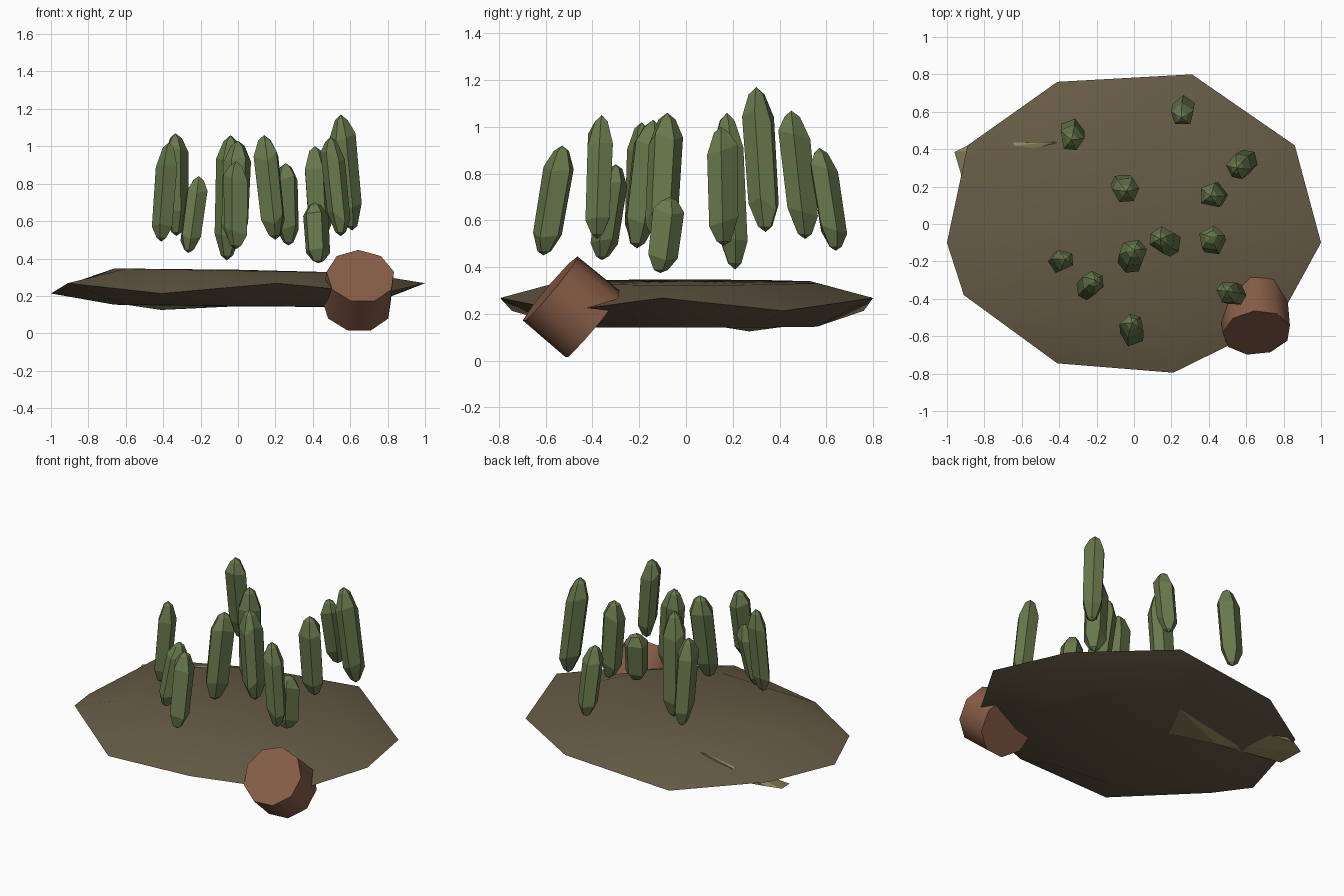
import bpy, bmesh, math, random
from mathutils import Vector

random.seed(4)
scene = bpy.context.scene
if "Cube" in scene.objects:
    bpy.data.objects.remove(scene.objects["Cube"], do_unlink=True)


def material(name, rgb):
    m = bpy.data.materials.new(name)
    m.use_nodes = True
    m.diffuse_color = (*rgb, 1)
    m.node_tree.nodes["Principled BSDF"].inputs["Base Color"].default_value = (*rgb, 1)
    return m


EARTH = material("earth brown", (0.135, 0.104, 0.061))
CLAY = material("clay red", (0.24, 0.107, 0.061))
MOSS = material("moss green", (0.14, 0.19, 0.073))
STRAW = material("straw", (0.28, 0.24, 0.11))


def finish(name, bm, mat, angle=None):
    bmesh.ops.recalc_face_normals(bm, faces=bm.faces)
    mesh = bpy.data.meshes.new(name)
    bm.to_mesh(mesh)
    bm.free()
    mesh.materials.append(mat)
    ob = bpy.data.objects.new(name, mesh)
    scene.collection.objects.link(ob)
    if angle:
        bpy.ops.object.select_all(action="DESELECT")
        ob.select_set(True)
        bpy.context.view_layer.objects.active = ob
        bpy.ops.object.shade_smooth_by_angle(angle=math.radians(angle))
    return ob


def skin(bm, start, rings, end):
    """Join a start point, a stack of rings and an end point into a closed shell."""
    rings = [[bm.verts.new(p) for p in ring] for ring in rings]
    n = len(rings[0])
    a, b = bm.verts.new(start), bm.verts.new(end)
    for i in range(n):
        j = (i + 1) % n
        bm.faces.new((a, rings[0][j], rings[0][i]))
        bm.faces.new((b, rings[-1][i], rings[-1][j]))
        for lo, hi in zip(rings, rings[1:]):
            bm.faces.new((lo[i], lo[j], hi[j], hi[i]))


# ground slab: ten-sided plate with a zigzag rim
outline = [(-1, -0.1), (-0.91, -0.38), (-0.41, -0.745), (0.21, -0.795), (0.77, -0.52),
           (1, -0.1), (0.86, 0.42), (0.31, 0.8), (-0.41, 0.76), (-0.89, 0.42)]
rim = [(x, y, 0.268 if i % 2 else 0.213) for i, (x, y) in enumerate(outline)]
top = [(x * 0.66, y * 0.7, 0.335 - 0.012 * x) for x, y in outline]
base = [(x * 0.66, y * 0.7, 0.147 - 0.006 * x) for x, y in outline]
bm = bmesh.new()
skin(bm, (0, 0, 0.143), [base, rim, top], (0, 0, 0.34))
finish("ground_slab", bm, EARTH, 30)

# tilted nine-sided stump on the rim
bm = bmesh.new()
bmesh.ops.create_cone(bm, cap_ends=True, segments=9, radius1=0.187, radius2=0.184, depth=0.24)
stump = finish("stump", bm, CLAY, 50)
stump.location = (0.646, -0.49, 0.228)
stump.rotation_mode = "QUATERNION"
stump.rotation_quaternion = Vector((0.08, -0.766, 0.643)).to_track_quat("Z", "Y")

# straw-coloured wedge lodged in the underside
bm = bmesh.new()
for p in [(-0.96, 0.385, 0.23), (-0.92, 0.25, 0.2), (-0.87, 0.43, 0.24), (-0.41, 0.27, 0.125),
          (-0.43, 0.44, 0.343), (0, 0.42, 0.145), (-0.13, 0.16, 0.143), (-0.05, 0.3, 0.26)]:
    bm.verts.new(p)
bmesh.ops.convex_hull(bm, input=bm.verts)
finish("lodged_wedge", bm, STRAW)


# hovering shards: pointed, irregular prisms from a lower tip to an upper tip
def shard(name, low, high, radius):
    low, high = Vector(low), Vector(high)
    axis = high - low
    n = random.choice((5, 6))
    turn = random.uniform(0, math.tau)
    spokes = []
    for i in range(n):
        a = turn + math.tau * (i + random.uniform(-0.15, 0.15)) / n
        spokes.append((Vector((math.cos(a), math.sin(a), 0)) * radius, random.uniform(-0.05, 0.05)))
    levels = [(0.04, 0.45), (0.2, 0.95), (0.8, 1.0), (0.95, 0.5)]
    rings = [[low + axis * (t + wob * (0.2 < t + 0.01 < 0.9)) + s * k for s, wob in spokes]
             for t, k in levels]
    bm = bmesh.new()
    skin(bm, low, rings, high)
    finish(name, bm, MOSS)


shards = [
    ((-0.41, -0.21, 0.49), (-0.37, -0.19, 1.02), 0.06),
    ((-0.33, 0.51, 0.52), (-0.335, 0.45, 1.07), 0.07),
    ((-0.265, -0.36, 0.43), (-0.21, -0.3, 0.84), 0.062),
    ((-0.06, 0.21, 0.39), (-0.04, 0.175, 1.06), 0.073),
    ((-0.02, -0.21, 0.48), (0.0, -0.14, 1.03), 0.076),
    ((-0.01, -0.61, 0.45), (-0.01, -0.53, 0.92), 0.068),
    ((0.2, -0.11, 0.5), (0.14, -0.08, 1.06), 0.073),
    ((0.27, 0.64, 0.47), (0.255, 0.57, 0.91), 0.064),
    ((0.44, 0.16, 0.49), (0.41, 0.15, 1.0), 0.072),
    ((0.43, -0.11, 0.375), (0.41, -0.07, 0.7), 0.072),
    ((0.55, -0.38, 0.52), (0.495, -0.36, 1.05), 0.064),
    ((0.61, 0.34, 0.55), (0.55, 0.3, 1.17), 0.07),
]
for number, (low, high, radius) in enumerate(shards, 1):
    shard(f"shard_{number}", low, high, radius)
